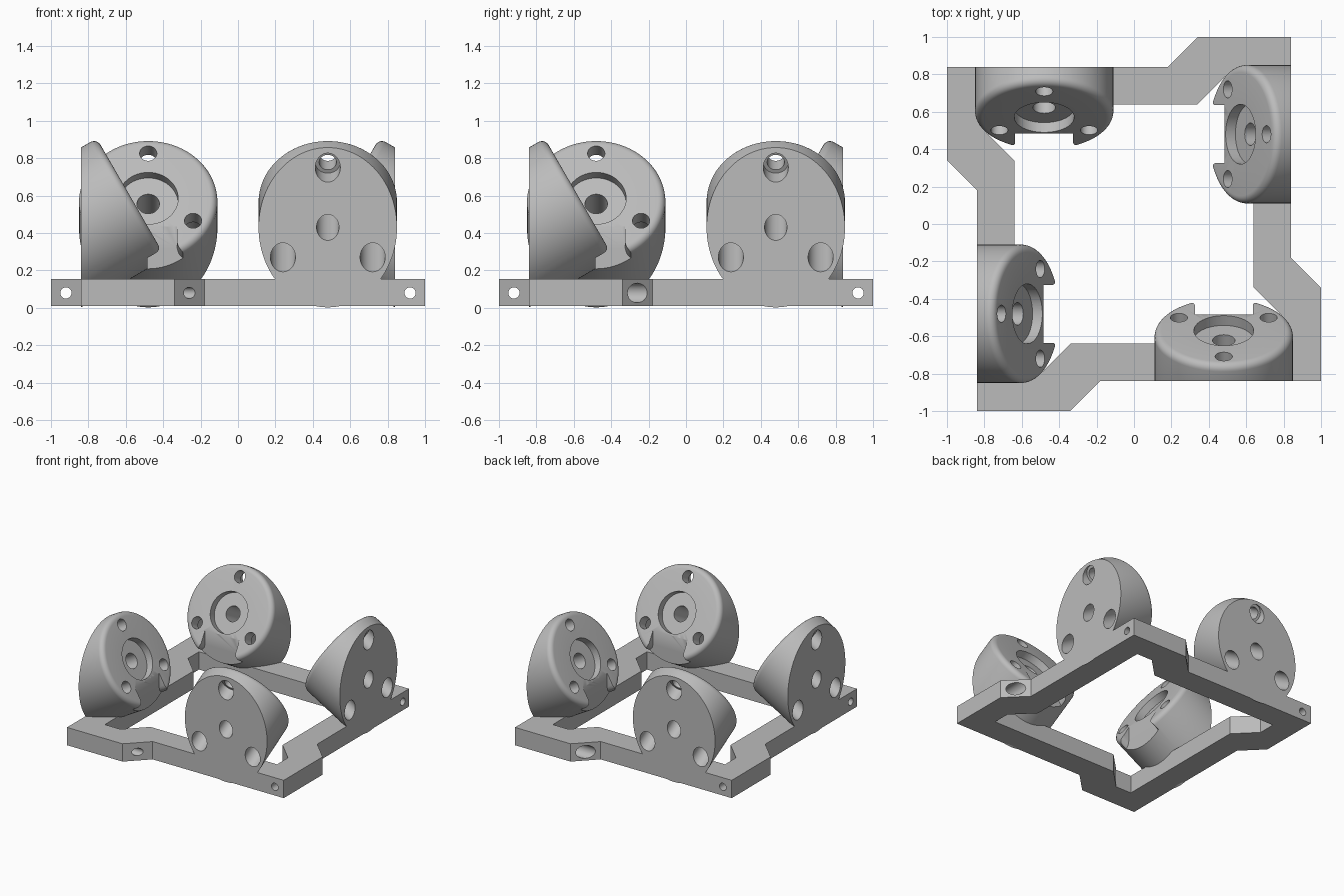
import bpy, bmesh, math
from mathutils import Matrix, Vector

if "Cube" in bpy.data.objects:
    bpy.data.objects.remove(bpy.data.objects["Cube"])

grey = bpy.data.materials.new("light_grey")
grey.diffuse_color = (0.5, 0.5, 0.5, 1)
grey.use_nodes = True
grey.node_tree.nodes["Principled BSDF"].inputs["Base Color"].default_value = grey.diffuse_color

# Tilted mount frame: local z leaves the motor face, local y runs down the face
TILT = Matrix.Translation((0.48, -0.57, 0.586)) @ Matrix.Rotation(math.radians(-60), 4, 'X')


def finish(name, bm, matrix=Matrix()):
    bm.transform(matrix)
    bmesh.ops.recalc_face_normals(bm, faces=bm.faces)
    mesh = bpy.data.meshes.new(name)
    bm.to_mesh(mesh)
    bm.free()
    mesh.materials.append(grey)
    ob = bpy.data.objects.new(name, mesh)
    bpy.context.collection.objects.link(ob)
    return ob


def clip(bm, co, normal):
    """Remove everything on the normal side of a plane and cap the cut."""
    geom = bm.verts[:] + bm.edges[:] + bm.faces[:]
    bmesh.ops.bisect_plane(bm, geom=geom, plane_co=co, plane_no=normal, clear_outer=True)
    bmesh.ops.holes_fill(bm, edges=[e for e in bm.edges if e.is_boundary], sides=0)


def prism(points, z0, z1):
    bm = bmesh.new()
    face = bm.faces.new([bm.verts.new((x, y, z0)) for x, y in points])
    out = bmesh.ops.extrude_face_region(bm, geom=[face])["geom"]
    bmesh.ops.translate(bm, vec=(0, 0, z1 - z0),
                        verts=[v for v in out if isinstance(v, bmesh.types.BMVert)])
    return bm


def rod(r, z0, z1, x=0, y=0, n=48):
    return prism([(x + r * math.cos(2 * math.pi * i / n),
                   y + r * math.sin(2 * math.pi * i / n)) for i in range(n)], z0, z1)


def combine(ob, others, operation):
    bpy.context.view_layer.objects.active = ob
    for other in others:
        mod = ob.modifiers.new("combine", 'BOOLEAN')
        mod.operation, mod.solver, mod.object = operation, 'EXACT', other
        bpy.ops.object.modifier_apply(modifier=mod.name)
        bpy.data.objects.remove(other)


# Motor mount: round-edged drum sliced by the vertical outer plane
R, F = 0.37, 0.04
profile = [(0, -0.8), (R, -0.8)]
profile += [(R - F + F * math.cos(a), -F + F * math.sin(a))
            for a in [math.radians(15 * i) for i in range(7)]] + [(0, 0)]
bm = bmesh.new()
verts = [bm.verts.new((r, 0, z)) for r, z in profile]
edges = [bm.edges.new(p) for p in zip(verts, verts[1:])]
bmesh.ops.spin(bm, geom=verts + edges, cent=(0, 0, 0), axis=(0, 0, 1),
               angle=2 * math.pi, steps=96)
bmesh.ops.remove_doubles(bm, verts=bm.verts, dist=1e-5)
bm.transform(TILT)
clip(bm, (0, -0.84, 0), (0, -1, 0))
mount = finish("motor_mount", bm)

# Shaft bore, face recess and three counterbored screw holes
cutters = [finish("recess", rod(0.16, -0.06, 0.1), TILT),
           finish("shaft_bore", rod(0.06, -0.9, 0.1), TILT)]
for deg in (-90, 30, 150):
    x, y = 0.277 * math.cos(math.radians(deg)), 0.277 * math.sin(math.radians(deg))
    cutters.append(finish("screw_hole", rod(0.046, -0.9, 0.1, x, y), TILT))
    cutters.append(finish("screw_head", rod(0.067, -0.9, -0.095, x, y), TILT))

# Cable notch with flared ears at the low edge of the face
side = [(0.155, 0.1), (0.155, 0.275), (0.162, 0.298), (0.178, 0.315), (0.21, 0.33), (0.21, 0.5)]
bm = prism(side + [(-x, y) for x, y in reversed(side)], -0.4, 0.1)
bm.transform(TILT)
clip(bm, (0, -0.483, 0), (0, -1, 0))
cutters.append(finish("notch", bm))
combine(mount, cutters, 'DIFFERENCE')

# Base frame: one quarter of each outline, turned four times
def four_turns(points):
    ring = []
    for c, s in ((1, 0), (0, 1), (-1, 0), (0, -1)):
        ring += [(c * x - s * y, s * x + c * y) for x, y in points]
    return ring


outer = four_turns([(-0.34, -1), (-0.18, -0.84), (1, -0.84)])
inner = four_turns([(-0.5, -0.8), (-0.34, -0.64), (0.8, -0.64)])
frame = finish("base_frame", prism(outer, 0.01, 0.155))
holes = [finish("opening", prism(inner, -0.1, 0.3))]

# Joining screw holes running lengthwise through each corner, with head pockets
for k in range(4):
    spin = Matrix.Rotation(k * math.pi / 2, 4, 'Z')
    along = spin @ Matrix.Translation((0.92, 0, 0.08)) @ Matrix.Rotation(math.pi / 2, 4, 'X')
    holes.append(finish("joint_hole", rod(0.03, 0.1, 0.95, n=32), along))
    holes.append(finish("joint_pocket", rod(0.052, 0.1, 0.45, n=32), along))
combine(frame, holes, 'DIFFERENCE')

# Four mounts, one per side, fused to the frame
mounts = [mount]
for k in range(1, 4):
    copy = bpy.data.objects.new("motor_mount", mount.data.copy())
    copy.data.transform(Matrix.Rotation(k * math.pi / 2, 4, 'Z'))
    bpy.context.collection.objects.link(copy)
    mounts.append(copy)
bpy.context.view_layer.update()
combine(frame, mounts, 'UNION')
frame.name = "frame_with_motor_mounts"

bpy.ops.object.select_all(action='DESELECT')
frame.select_set(True)
bpy.context.view_layer.objects.active = frame
bpy.ops.object.shade_smooth_by_angle(angle=math.radians(30))
